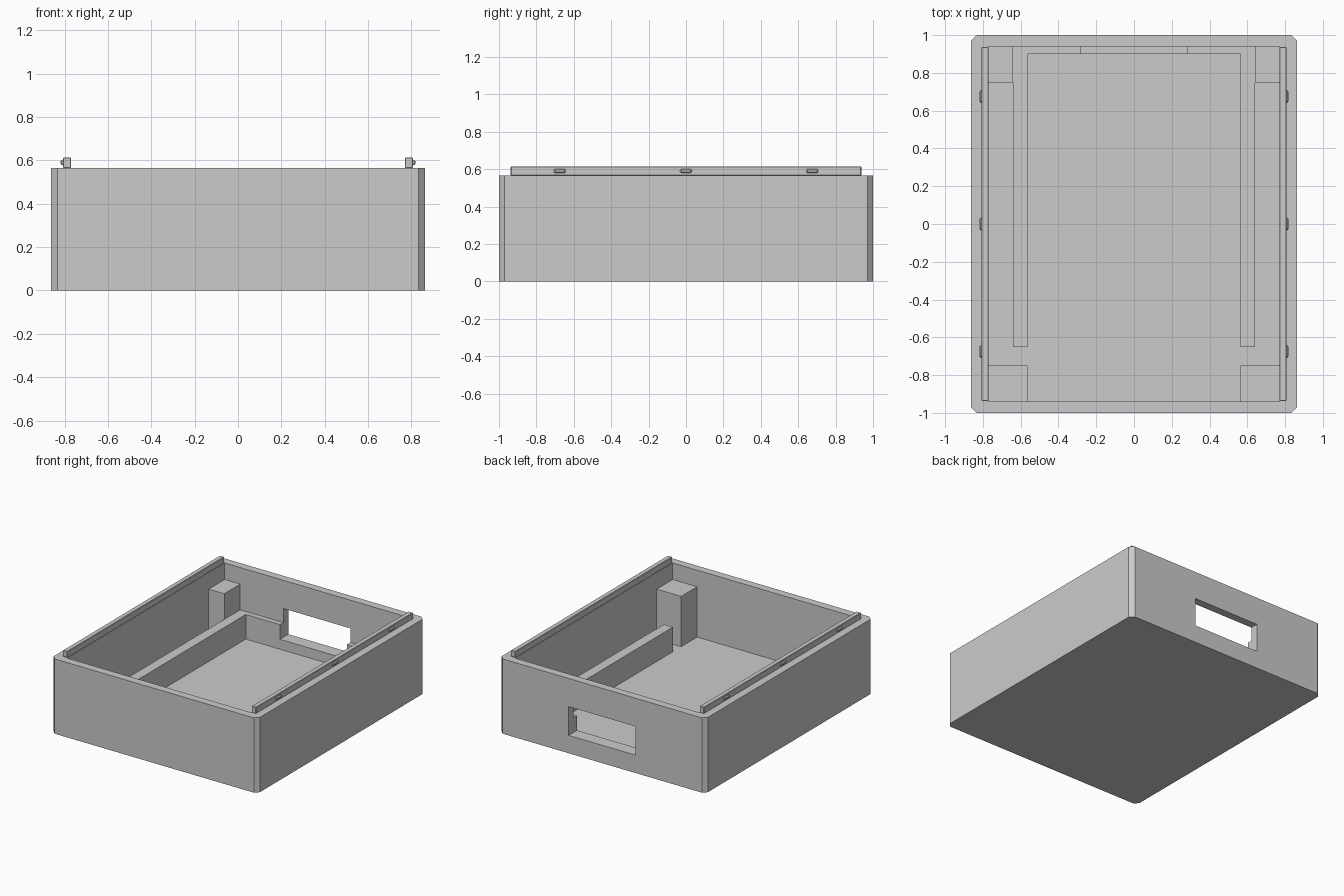
import bpy
import bmesh

default = bpy.data.objects.get("Cube")
if default:
    bpy.data.objects.remove(default, do_unlink=True)

GREY = (0.6, 0.6, 0.6, 1.0)
grey = bpy.data.materials.new("plain grey")
grey.use_nodes = True
grey.diffuse_color = GREY
grey.node_tree.nodes["Principled BSDF"].inputs["Base Color"].default_value = GREY

HALF_X, HALF_Y, CHAMFER = 0.862, 1.0, 0.03   # outer footprint
IN_X, IN_Y = 0.77, 0.94                      # inner faces of the walls
FLOOR, RIM, RAIL_TOP = 0.06, 0.565, 0.613    # heights


def prism(name, outline, z0, z1):
    """Extrude a counter-clockwise outline upward into a solid."""
    bm = bmesh.new()
    face = bm.faces.new([bm.verts.new((x, y, z0)) for x, y in outline])
    up = bmesh.ops.extrude_face_region(bm, geom=[face], use_keep_orig=True)["geom"]
    bmesh.ops.translate(bm, vec=(0, 0, z1 - z0),
                        verts=[v for v in up if isinstance(v, bmesh.types.BMVert)])
    bmesh.ops.recalc_face_normals(bm, faces=bm.faces)
    mesh = bpy.data.meshes.new(name)
    bm.to_mesh(mesh)
    bm.free()
    mesh.materials.append(grey)
    obj = bpy.data.objects.new(name, mesh)
    bpy.context.collection.objects.link(obj)
    return obj


def box(name, x0, x1, y0, y1, z0, z1):
    x0, x1 = sorted((x0, x1))
    return prism(name, [(x0, y0), (x1, y0), (x1, y1), (x0, y1)], z0, z1)


def cut(obj, cutter):
    """Subtract the cutter and bake the result into the mesh."""
    cutter.hide_render = True
    mod = obj.modifiers.new("cut", 'BOOLEAN')
    mod.operation, mod.solver, mod.object = 'DIFFERENCE', 'EXACT', cutter
    bpy.context.view_layer.update()
    graph = bpy.context.evaluated_depsgraph_get()
    mesh = bpy.data.meshes.new_from_object(obj.evaluated_get(graph))
    obj.modifiers.clear()
    obj.data = mesh


# Tray with chamfered upright corners, hollowed from above
hx, hy, c = HALF_X, HALF_Y, CHAMFER
tray = prism("tray", [(-hx + c, -hy), (hx - c, -hy), (hx, -hy + c), (hx, hy - c),
                      (hx - c, hy), (-hx + c, hy), (-hx, hy - c), (-hx, -hy + c)], 0, RIM)
cavity = box("cavity_cutter", -IN_X, IN_X, -IN_Y, IN_Y, FLOOR, 1)

# Low U-shaped inner wall along both sides and the back
a, b, front, back = 0.64, 0.565, -0.65, 0.9
inner_wall = prism("inner_wall", [(-a, front), (-b, front), (-b, back), (b, back),
                                  (b, front), (a, front), (a, IN_Y), (-a, IN_Y)], FLOOR, 0.246)

# Rectangular opening through the back wall and inner wall
window = box("window_cutter", -0.28, 0.28, 0.85, 1.1, 0.135, 0.352)
cut(tray, cavity)
cut(tray, window)
cut(inner_wall, window)
for helper in (cavity, window):
    bpy.data.objects.remove(helper, do_unlink=True)

for side, s in (("left", 1), ("right", -1)):
    # Corner posts
    box(f"back_post_{side}", s * a, s * IN_X, 0.75, IN_Y, FLOOR, 0.44)
    box(f"front_post_{side}", s * b, s * IN_X, -IN_Y, -0.75, FLOOR, 0.44)

    # Raised rail on the rim, with slightly bevelled edges
    rail = box(f"rail_{side}", s * IN_X, s * 0.807, -0.937, 0.937, RIM, RAIL_TOP)
    bevel = rail.modifiers.new("bevel", 'BEVEL')
    bevel.width, bevel.segments = 0.003, 1

    # Small bevelled catches on the outside of the rail
    for i, y in enumerate((-0.675, 0, 0.675)):
        catch = box(f"catch_{side}_{i + 1}", s * 0.8, s * 0.819, y - 0.031, y + 0.031,
                    0.578, 0.601)
        bevel = catch.modifiers.new("bevel", 'BEVEL')
        bevel.width, bevel.segments = 0.006, 1
